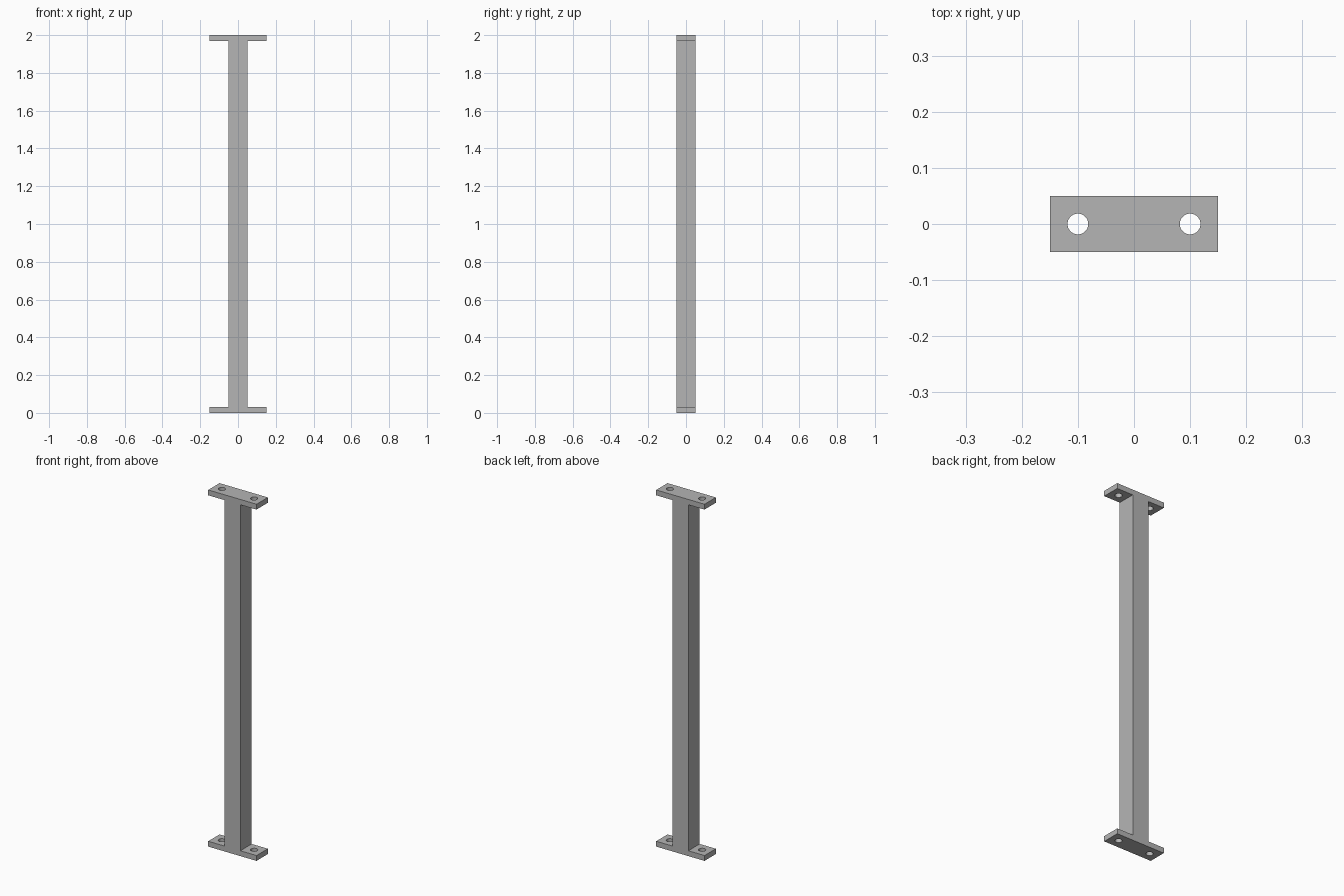
import bpy
import bmesh

if "Cube" in bpy.data.objects:
    bpy.data.objects.remove(bpy.data.objects["Cube"], do_unlink=True)

HEIGHT, HALF_DEPTH = 2.0, 0.05
POST_HALF, PLATE_HALF, PLATE_THICK = 0.05, 0.15, 0.03
HOLE_X, HOLE_RADIUS = 0.1, 0.0185

steel = bpy.data.materials.new("grey_steel")
steel.use_nodes = True
grey = (0.46, 0.46, 0.46, 1)
steel.diffuse_color = grey
steel.node_tree.nodes["Principled BSDF"].inputs["Base Color"].default_value = grey

# Post and end plates: one side of the I outline, mirrored, extruded in depth
side = [(PLATE_HALF, 0), (PLATE_HALF, PLATE_THICK), (POST_HALF, PLATE_THICK),
        (POST_HALF, HEIGHT - PLATE_THICK), (PLATE_HALF, HEIGHT - PLATE_THICK),
        (PLATE_HALF, HEIGHT)]
outline = side + [(-x, z) for x, z in reversed(side)]
bm = bmesh.new()
face = bm.faces.new([bm.verts.new((x, -HALF_DEPTH, z)) for x, z in outline])
extruded = bmesh.ops.extrude_face_region(bm, geom=[face], use_keep_orig=True)
bmesh.ops.translate(bm, vec=(0, 2 * HALF_DEPTH, 0),
                    verts=[v for v in extruded["geom"] if isinstance(v, bmesh.types.BMVert)])
bmesh.ops.recalc_face_normals(bm, faces=bm.faces)
mesh = bpy.data.meshes.new("post_with_end_plates")
bm.to_mesh(mesh)
bm.free()
mesh.materials.append(steel)
post = bpy.data.objects.new("post_with_end_plates", mesh)
bpy.context.collection.objects.link(post)

# Bolt holes: each cutter passes through both plates beside the post
for name, sign in (("left", 1), ("right", -1)):
    bpy.ops.mesh.primitive_cylinder_add(vertices=40, radius=HOLE_RADIUS, depth=HEIGHT + 0.2,
                                        location=(sign * HOLE_X, 0, HEIGHT / 2))
    cutter = bpy.context.object
    cutter.name = name + "_hole_cutter"
    cutter.data.materials.append(steel)
    cut = post.modifiers.new(name + "_bolt_holes", "BOOLEAN")
    cut.operation = "DIFFERENCE"
    cut.solver = "EXACT"
    cut.object = cutter

# Apply the cuts, then remove the cutters
bpy.ops.object.select_all(action="DESELECT")
bpy.context.view_layer.objects.active = post
post.select_set(True)
for cut in list(post.modifiers):
    cutter = cut.object
    bpy.ops.object.modifier_apply(modifier=cut.name)
    bpy.data.objects.remove(cutter, do_unlink=True)
bpy.ops.object.shade_smooth_by_angle()
